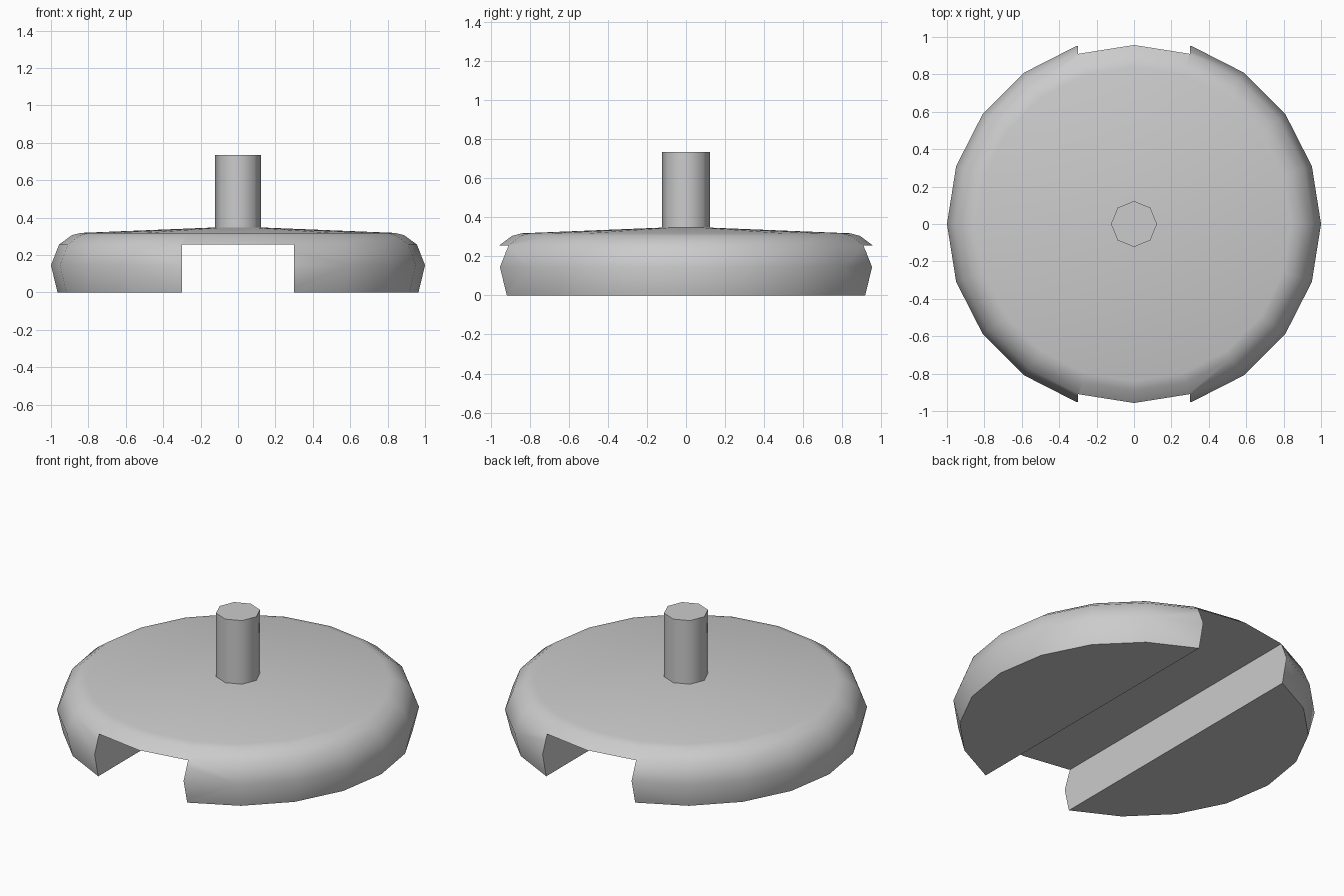
import bpy, bmesh, math

if "Cube" in bpy.data.objects:
    bpy.data.objects.remove(bpy.data.objects["Cube"])


def lathe(name, profile, sides):
    """Revolve (radius, z) points around z; the ends are closed."""
    bm = bmesh.new()
    rings = []
    for r, z in profile:
        rings.append([bm.verts.new((r * math.cos(2 * math.pi * i / sides),
                                    r * math.sin(2 * math.pi * i / sides), z))
                      for i in range(sides)])
    for a, b in zip(rings, rings[1:]):
        for i in range(sides):
            j = (i + 1) % sides
            bm.faces.new((a[i], a[j], b[j], b[i]))
    bm.faces.new(rings[0][::-1])
    bm.faces.new(rings[-1])
    mesh = bpy.data.meshes.new(name)
    bm.to_mesh(mesh)
    bm.free()
    obj = bpy.data.objects.new(name, mesh)
    bpy.context.collection.objects.link(obj)
    return obj


def smooth(obj, angle):
    bpy.ops.object.select_all(action='DESELECT')
    obj.select_set(True)
    bpy.context.view_layer.objects.active = obj
    bpy.ops.object.shade_smooth_by_angle(angle=math.radians(angle))


# Rounded disc with a shallow conical top
disc = lathe("disc", [(0.965, 0), (1.0, 0.145), (0.957, 0.255),
                      (0.89, 0.305), (0.84, 0.318), (0.10, 0.348)], 20)

# Groove cut across the underside
bpy.ops.mesh.primitive_cube_add(size=1, location=(0, 0, 0.0275))
cutter = bpy.context.object
cutter.name = "groove_cutter"
cutter.scale = (0.6, 3, 0.455)
bpy.context.view_layer.update()
groove = disc.modifiers.new("groove", 'BOOLEAN')
groove.operation = 'DIFFERENCE'
groove.solver = 'EXACT'
groove.object = cutter
bpy.ops.object.select_all(action='DESELECT')
disc.select_set(True)
bpy.context.view_layer.objects.active = disc
bpy.ops.object.modifier_apply(modifier=groove.name)
bpy.data.objects.remove(cutter, do_unlink=True)
smooth(disc, 42)

# Eight-sided post on top
post = lathe("post", [(0.123, 0.34), (0.123, 0.735)], 8)
smooth(post, 50)
